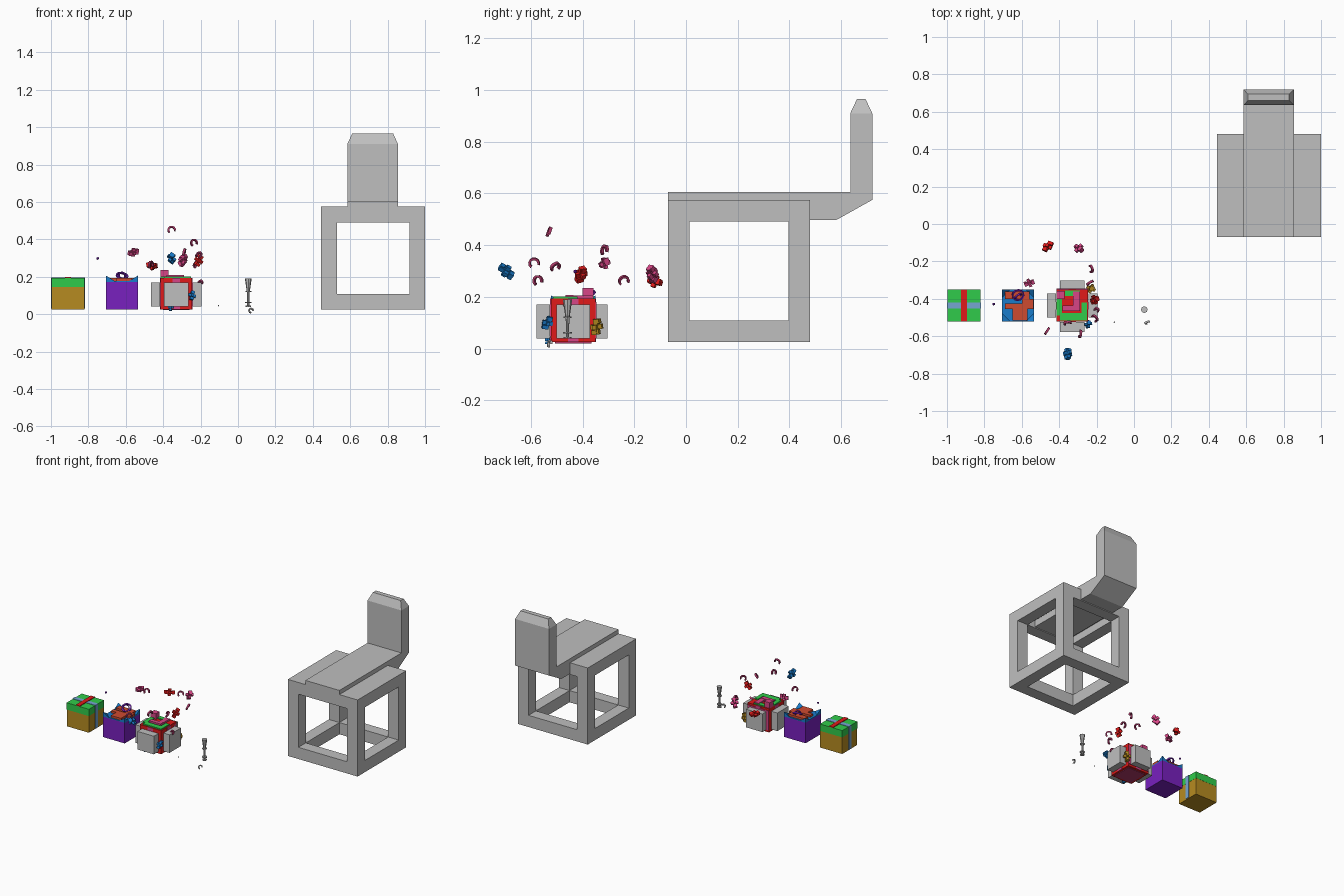
import bpy, bmesh, math
from mathutils import Matrix, Vector, Euler

if "Cube" in bpy.data.objects:
    bpy.data.objects.remove(bpy.data.objects["Cube"])

COLOURS = {
    "grey": (0.52, 0.52, 0.52), "green": (0.03, 0.60, 0.07), "gold": (0.47, 0.26, 0.015),
    "red": (0.75, 0.01, 0.01), "purple": (0.19, 0.015, 0.52), "blue": (0.01, 0.20, 0.60),
    "orange": (0.62, 0.07, 0.03), "pink": (0.68, 0.06, 0.24), "light_blue": (0.18, 0.38, 0.65),
    "wine": (0.42, 0.04, 0.14)}
MATS = {}
for name, c in COLOURS.items():
    MATS[name] = bpy.data.materials.new(name)
    MATS[name].diffuse_color = (*c, 1)


def finish(bm, name, colour):
    bmesh.ops.recalc_face_normals(bm, faces=bm.faces)
    me = bpy.data.meshes.new(name)
    bm.to_mesh(me)
    bm.free()
    me.materials.append(MATS[colour])
    ob = bpy.data.objects.new(name, me)
    bpy.context.collection.objects.link(ob)
    return ob


def add_box(bm, x0, x1, y0, y1, z0, z1):
    m = Matrix.Translation(((x0 + x1) / 2, (y0 + y1) / 2, (z0 + z1) / 2))
    bmesh.ops.create_cube(bm, size=1, matrix=m @ Matrix.Diagonal((x1 - x0, y1 - y0, z1 - z0, 1)))


def boxes(name, colour, *dims):
    bm = bmesh.new()
    for d in dims:
        add_box(bm, *d)
    return finish(bm, name, colour)


def extrude_x(name, colour, profile, x0, x1):
    bm = bmesh.new()
    f = bm.faces.new([bm.verts.new((x0, y, z)) for y, z in profile])
    r = bmesh.ops.extrude_face_region(bm, geom=[f])
    bmesh.ops.translate(bm, vec=(x1 - x0, 0, 0),
                        verts=[v for v in r["geom"] if isinstance(v, bmesh.types.BMVert)])
    return finish(bm, name, colour)


def arc(name, colour, loc, rot, radius, width, thick, sweep=360, n=12):
    """Flat-sided band bent round an arc."""
    bm = bmesh.new()
    closed = sweep == 360
    rings = []
    for i in range(n if closed else n + 1):
        a = math.radians(sweep) * i / n
        rings.append([bm.verts.new(((radius + r) * math.cos(a), (radius + r) * math.sin(a), h))
                      for r, h in ((-thick, -width), (thick, -width), (thick, width), (-thick, width))])
    for i in range(n):
        a, b = rings[i], rings[(i + 1) % len(rings)]
        for k in range(4):
            bm.faces.new((a[k], a[(k + 1) % 4], b[(k + 1) % 4], b[k]))
    if not closed:
        bm.faces.new(rings[0])
        bm.faces.new(rings[-1])
    bm.transform(Matrix.Translation(loc) @ Euler(rot).to_matrix().to_4x4())
    return finish(bm, name, colour)


# Chair: open cube frame of beams
X, Y, Z = (0.445, 1.0), (-0.07, 0.48), (0.025, 0.575)
T = 0.084
beams = []
for x in (X[0], X[1] - T):
    for y in (Y[0], Y[1] - T):
        beams.append((x, x + T, y, y + T, *Z))
for z in (Z[0], Z[1] - T):
    for y in (Y[0], Y[1] - T):
        beams.append((X[0] + T, X[1] - T, y, y + T, z, z + T))
    for x in (X[0], X[1] - T):
        beams.append((x, x + T, Y[0] + T, Y[1] - T, z, z + T))
boxes("chair_frame", "grey", *beams)
boxes("seat_panel", "grey", (X[0] + T, X[1] - T, Y[0] + T, Y[1] - T, 0.545, 0.575))

# Seat slab running back into the upright backrest, with a tapered cap
extrude_x("seat_and_backrest", "grey",
          [(-0.07, 0.605), (-0.07, 0.574), (0.014, 0.574), (0.014, 0.497), (0.58, 0.497),
           (0.72, 0.575), (0.72, 0.91), (0.635, 0.91), (0.635, 0.605)], 0.585, 0.855)
bm = bmesh.new()
add_box(bm, 0.585, 0.855, 0.635, 0.72, 0.91, 0.965)
for v in bm.verts:
    if v.co.z > 0.95:
        v.co.x += 0.025 if v.co.x < 0.72 else -0.025
        v.co.y += 0.026 if v.co.y < 0.68 else -0.026
finish(bm, "backrest_cap", "grey")

# Gift one: gold box, green lid, crossed ribbons
y0, y1 = -0.522, -0.35
a, b = -0.997, -0.82
boxes("gift_one_body", "gold", (a + .001, b - .001, y0 + .001, y1 - .001, 0.025, 0.145))
boxes("gift_one_lid", "green", (a, b, y0, y1, 0.145, 0.194))
boxes("gift_one_red_ribbon", "red", (-0.924, -0.893, y0, y1, 0.194, 0.199))
boxes("gift_one_blue_ribbon", "light_blue",
      (a, -0.924, -0.452, -0.42, 0.194, 0.197), (-0.893, b, -0.452, -0.42, 0.194, 0.197),
      (a - .003, a, -0.452, -0.42, 0.03, 0.197), (b, b + .003, -0.452, -0.42, 0.03, 0.197))

# Gift two: purple box, blue top with raised orange ribbon, blue corner points
a, b = -0.706, -0.535
boxes("gift_two_body", "purple", (a, b, y0, y1, 0.025, 0.172))
boxes("gift_two_top", "blue", (a, b, y0, y1, 0.172, 0.178))
boxes("gift_two_orange_ribbon", "orange",
      (-0.69, -0.56, -0.40, -0.36, 0.178, 0.193), (-0.60, -0.537, -0.455, -0.40, 0.178, 0.193),
      (-0.69, -0.60, -0.455, -0.425, 0.178, 0.193), (-0.65, -0.57, -0.515, -0.455, 0.178, 0.193))
bm = bmesh.new()
for x, sx in ((a, 1), (b, -1)):
    for y, sy in ((y0, 1), (y1, -1)):
        p = [bm.verts.new(c) for c in ((x, y, 0.172), (x + sx * .055, y, 0.172),
                                       (x, y + sy * .055, 0.172), (x, y, 0.206))]
        for i, j, k in ((0, 1, 2), (0, 1, 3), (0, 2, 3), (1, 2, 3)):
            bm.faces.new((p[i], p[j], p[k]))
finish(bm, "gift_two_corner_points", "blue")
arc("gift_two_bow_ring", "purple", (-0.62, -0.38, 0.205), (0.5, 0.2, 0), 0.03, 0.005, 0.004)
arc("gift_two_bow_ring_small", "purple", (-0.62, -0.385, 0.205), (1.3, 0, 0.6), 0.02, 0.004, 0.003)

# Gift three: red box with pink bands, ribbon pattern on top, grey side panels
a, b = -0.415, -0.245
cx, cy = -0.33, -0.436
boxes("gift_three_body", "red", (a, b, y0, y1, 0.025, 0.194))
boxes("gift_three_pink_bands", "pink",
      (cx - .02, cx + .02, y0 - .003, y0, 0.025, 0.194), (cx - .02, cx + .02, y1, y1 + .003, 0.025, 0.194),
      (a - .003, a, cy - .02, cy + .02, 0.025, 0.194), (b, b + .003, cy - .02, cy + .02, 0.025, 0.194),
      (a, b, y1 - .025, y1 + .004, 0.04, 0.18))
boxes("gift_three_base", "wine", (a + .015, b - .015, y0 + .015, y1 - .015, 0.021, 0.025))
boxes("gift_three_green_ribbon", "green",
      (a, -0.385, -0.49, -0.40, 0.194, 0.202), (a + .02, -0.25, -0.515, -0.475, 0.194, 0.202),
      (-0.28, -0.25, -0.475, -0.42, 0.194, 0.202), (-0.37, -0.29, -0.385, -0.355, 0.194, 0.202))
boxes("gift_three_pink_ribbon", "pink",
      (-0.382, -0.29, -0.465, -0.435, 0.194, 0.208), (-0.325, -0.29, -0.435, -0.36, 0.194, 0.206),
      (a, -0.372, -0.40, -0.358, 0.194, 0.235))
h = 0.065
boxes("gift_three_side_panels", "grey",
      (cx - h, cx + h, -0.577, y0 - .003, 0.04, 0.17), (cx - h, cx + h, y1 + .004, -0.303, 0.04, 0.17),
      (-0.466, a - .003, cy - h, cy + h, 0.04, 0.17), (b + .003, -0.194, cy - h, cy + h, 0.04, 0.17))


# Floating confetti: knobbly bows made of crossed blocks
def bow(i, colour, loc, s):
    bm = bmesh.new()
    w, t = s / 2, s / 7
    add_box(bm, -w, w, -t, t, -t, t)
    add_box(bm, -t, t, -w * .8, w * .8, -t * .9, t * .9)
    add_box(bm, -t * 1.1, t * 1.1, -t * .8, t * .8, -w * .8, w * .8)
    for k in (-1, 1):
        add_box(bm, k * w * .7 - t, k * w * .7 + t, -t * 1.4, t * 1.4, k * t - t, k * t + t * 1.5)
    bm.transform(Matrix.Translation(loc) @ Euler((.3 + i, .25 * i, .4 + i * .7)).to_matrix().to_4x4())
    finish(bm, f"confetti_bow_{i}", colour)


for i, (colour, loc, s) in enumerate([
        ("pink", (-0.56, -0.315, 0.33), 0.055), ("red", (-0.462, -0.12, 0.26), 0.06),
        ("blue", (-0.355, -0.695, 0.30), 0.062), ("pink", (-0.295, -0.13, 0.29), 0.062),
        ("red", (-0.21, -0.405, 0.287), 0.06), ("blue", (-0.245, -0.535, 0.10), 0.05),
        ("blue", (-0.36, -0.53, 0.035), 0.035), ("gold", (-0.23, -0.345, 0.085), 0.06)]):
    bow(i, colour, loc, s)

# Floating confetti: open curls
for i, loc in enumerate([(-0.355, -0.53, 0.45), (-0.235, -0.315, 0.38), (-0.465, -0.572, 0.262),
                         (-0.288, -0.587, 0.33), (-0.23, -0.24, 0.262), (-0.21, -0.505, 0.315),
                         (-0.2, -0.46, 0.17)]):
    r = 0.011 if i == 6 else 0.018
    arc(f"confetti_curl_{i}", "wine", loc, (1.2 + .2 * i, 0.3, 0.5 * i), r, 0.006, 0.0045, 250, 8)

# Small beads
for name, colour, loc, r in (("purple_bead", "purple", (-0.75, -0.428, 0.298), 0.008),
                             ("grey_bead", "grey", (-0.105, -0.525, 0.045), 0.004)):
    bm = bmesh.new()
    bmesh.ops.create_icosphere(bm, subdivisions=1, radius=r, matrix=Matrix.Translation(loc))
    finish(bm, name, colour)

# Party popper: tapered horn, stem, collars and a loose curl
bm = bmesh.new()
for z, d, r0, r1 in ((0.155, 0.07, 0.008, 0.018), (0.08, 0.08, 0.006, 0.007),
                     (0.122, 0.006, 0.016, 0.016), (0.062, 0.006, 0.017, 0.017),
                     (0.042, 0.006, 0.015, 0.015)):
    bmesh.ops.create_cone(bm, cap_ends=True, segments=8, radius1=r0, radius2=r1, depth=d,
                          matrix=Matrix.Translation((0.055, -0.458, z)))
finish(bm, "popper_horn", "grey")
arc("popper_curl", "grey", (0.07, -0.527, 0.019), (1.3, 0, 0.4), 0.012, 0.005, 0.003, 260, 8)

for m in bpy.data.materials:
    if m.users and not m.is_grease_pencil:
        m.use_nodes = True
        m.node_tree.nodes["Principled BSDF"].inputs["Base Color"].default_value = m.diffuse_color
